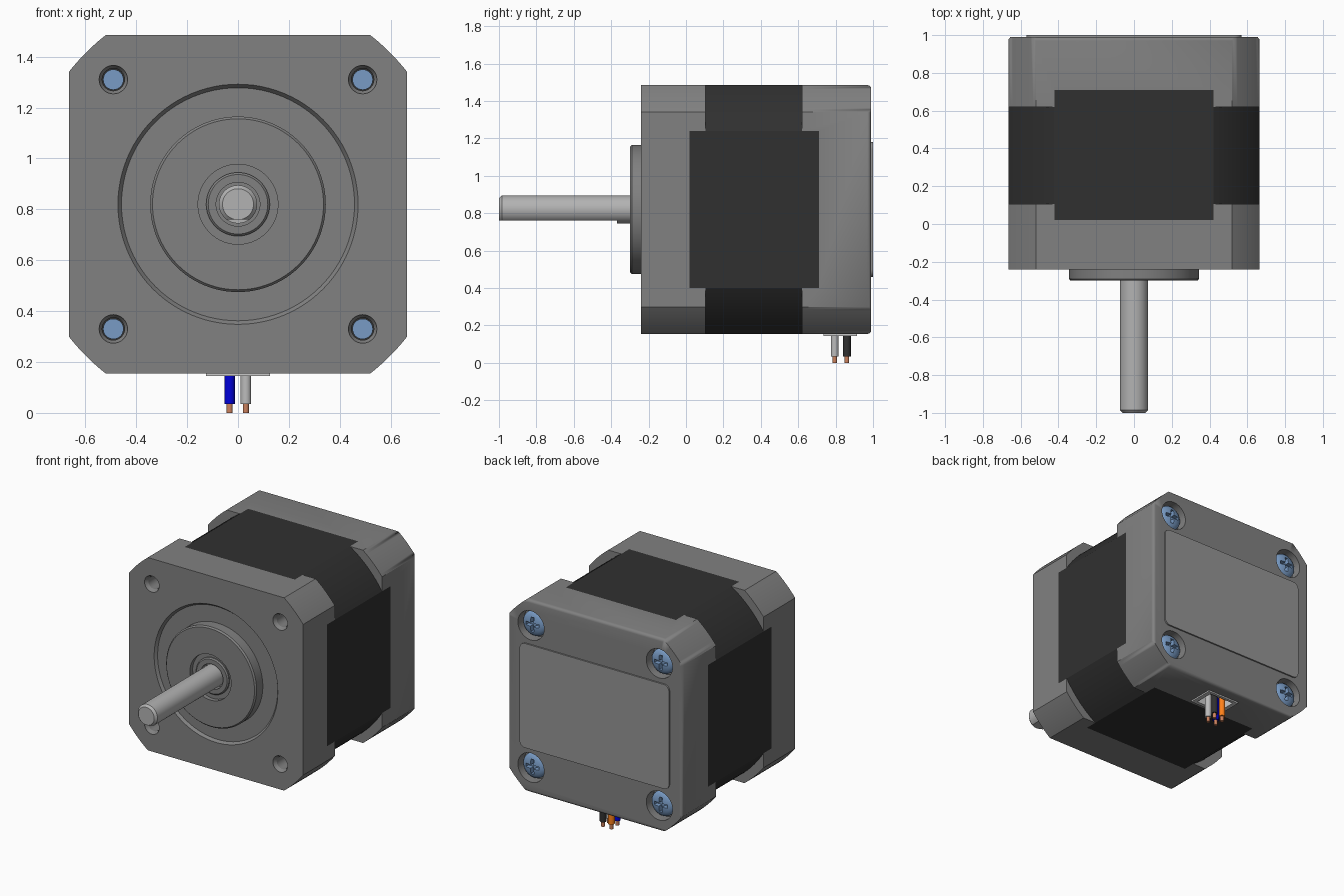
import bpy, bmesh
from math import sin, cos, pi, atan2, hypot

if "Cube" in bpy.data.objects:
    bpy.data.objects.remove(bpy.data.objects["Cube"])

CZ = 0.82          # height of the motor axis
HALF = 0.665       # half width of the body
HOLE = 0.49        # screw offset from the axis


def material(name, r, g, b):
    m = bpy.data.materials.new(name)
    m.diffuse_color = (r, g, b, 1)
    m.use_nodes = True
    m.node_tree.nodes["Principled BSDF"].inputs["Base Color"].default_value = m.diffuse_color
    return m


CAST = material("cast_grey", .22, .22, .22)
DARK = material("dark_steel", .03, .03, .03)
STEEL = material("shaft_steel", .45, .45, .45)
LABEL = material("label_grey", .30, .30, .30)
BLUED = material("blue_zinc", .19, .33, .56)
WHITE = material("light_plastic", .6, .6, .6)
COPPER = material("copper", .6, .22, .11)


def finish(name, bm, mat):
    bmesh.ops.recalc_face_normals(bm, faces=bm.faces)
    me = bpy.data.meshes.new(name)
    bm.to_mesh(me)
    bm.free()
    ob = bpy.data.objects.new(name, me)
    bpy.context.collection.objects.link(ob)
    if mat:
        me.materials.append(mat)
    return ob


def prism(name, pts, y0, y1, mat=None, round_back=0):
    """Extrude an (x, z) outline around the axis from y0 to y1."""
    bm = bmesh.new()
    rings = [[bm.verts.new((x, y, CZ + z)) for x, z in pts] for y in (y0, y1)]
    n = len(pts)
    bm.faces.new(rings[0])
    back = bm.faces.new(rings[1])
    for i in range(n):
        j = (i + 1) % n
        bm.faces.new((rings[0][i], rings[0][j], rings[1][j], rings[1][i]))
    if round_back:
        bmesh.ops.bevel(bm, geom=list(back.edges), offset=round_back, segments=4,
                        profile=0.5, affect='EDGES')
    return finish(name, bm, mat)


def lathe(name, profile, mat=None, x=0, z=CZ, seg=64):
    """Spin an (r, y) profile, starting and ending on the axis, around y."""
    bm = bmesh.new()
    rings = []
    for r, y in profile:
        k = seg if r else 1
        rings.append([bm.verts.new((x + r * cos(2 * pi * i / seg), y,
                                    z + r * sin(2 * pi * i / seg))) for i in range(k)])
    for a, b in zip(rings, rings[1:]):
        for i in range(seg):
            j = (i + 1) % seg
            quad = [a[i % len(a)], a[j % len(a)], b[j % len(b)], b[i % len(b)]]
            bm.faces.new(list(dict.fromkeys(quad)))
    return finish(name, bm, mat)


def box(name, x0, x1, y0, y1, z0, z1, mat=None):
    bm = bmesh.new()
    bmesh.ops.create_cube(bm, size=1)
    for v in bm.verts:
        v.co = ((x0 + x1) / 2 + v.co.x * (x1 - x0), (y0 + y1) / 2 + v.co.y * (y1 - y0),
                (z0 + z1) / 2 + v.co.z * (z1 - z0))
    return finish(name, bm, mat)


def cut(ob, *cutters):
    for c in cutters:
        c.hide_render = True
        m = ob.modifiers.new("cut", 'BOOLEAN')
        m.operation, m.solver, m.object = 'DIFFERENCE', 'EXACT', c
        bpy.context.view_layer.objects.active = ob
        bpy.ops.object.modifier_apply(modifier=m.name)
        bpy.data.objects.remove(c)


def corner_arc(flat, n=12):
    """Arc about the axis between two flats that end at +-flat."""
    a = atan2(flat, HALF)
    r = hypot(flat, HALF)
    angles = [a + (pi / 2 - 2 * a) * i / n for i in range(n + 1)]
    return [(r * cos(t), r * sin(t)) for t in angles]


def turn(pts, k):
    for _ in range(k):
        pts = [(-z, x) for x, z in pts]
    return pts


corners = [(sx * HOLE, CZ + sz * HOLE) for sx in (-1, 1) for sz in (-1, 1)]
outline = [p for k in range(4) for p in turn(corner_arc(0.52), k)]
S = 0.42
cross = [p for k in range(4) for p in turn([(HALF, S), (S, S), (S, HALF)], k)]
W = 0.75           # wider cross, so the cut clears the flat sides
wide = [p for k in range(4) for p in turn([(W, S), (S, S), (S, W)], k)]

# Laminated stator: flush cross plus four recessed round corners
prism("stator_core", cross, 0.02, 0.71, DARK)
for k in range(4):
    prism(f"stator_corner_{k + 1}", turn([(S, S)] + corner_arc(S), k), 0.10, 0.625, DARK)

# Front cap with ring recess and four mounting holes
front = prism("front_cap", outline, -0.24, 0.105, CAST)
cut(front, prism("stator_cutter", wide, 0.02, 0.2),
    lathe("recess_cutter", [(0, -.26), (.472, -.26), (.472, -.24), (.458, -.222), (0, -.222)], seg=96))
for x, z in corners:
    cut(front, lathe("hole_cutter", [(0, -.3), (.056, -.3), (.056, -.235), (.044, -.215),
                                     (.044, .2), (0, .2)], None, x, z, 32))

# Pilot boss with bearing seat
lathe("pilot_boss", [(0, -.2), (.345, -.2), (.345, -.29), (.336, -.3), (.157, -.3),
                     (.157, -.27), (.125, -.27), (.125, -.278), (.117, -.286),
                     (.086, -.286), (.086, -.23), (0, -.23)], CAST, seg=96)

# Shaft with a flat along its lower side
shaft = lathe("shaft", [(0, -1), (.061, -1), (.075, -.985), (.075, -.21), (0, -.21)], STEEL)
cut(shaft, box("flat_cutter", -.2, .2, -1.1, -.37, .6, .76))

# Back cap with counterbores and cable opening
back = prism("back_cap", outline, 0.62, 0.99, CAST, round_back=0.02)
cut(back, prism("stator_cutter", wide, 0.5, 0.71),
    box("cable_cutter", -.11, .11, .75, .90, .1, .24))
for x, z in corners:
    cut(back, lathe("bore_cutter", [(0, .92), (.1, .92), (.1, 1.1), (0, 1.1)], None, x, z, 40))

# Screws: domed head with a cross slot, shank reaching into the front holes
for i, (x, z) in enumerate(corners):
    dome = [(.086 * cos(t * pi / 12), .945 + .035 * sin(t * pi / 12)) for t in range(6)]
    screw = lathe(f"screw_{i + 1}", [(0, 0), (.04, 0), (.04, .91), (.086, .91)] + dome
                  + [(0, .98)], BLUED, x, z, 40)
    arm, w = .05, .012
    slot = [p for k in range(4) for p in turn([(arm, -w), (arm, w), (w, w)], k)]
    cut(screw, prism("slot_cutter", [(px + x, pz + z - CZ) for px, pz in slot], .945, 1.1))

# Rear label plate with rounded corners
rx, rz, r = 0.57, 0.36, 0.04
plate = []
for k, (sx, sz) in enumerate(((1, 1), (-1, 1), (-1, -1), (1, -1))):
    plate += [(sx * (rx - r) + r * cos((k + i / 6) * pi / 2),
               sz * (rz - r) + r * sin((k + i / 6) * pi / 2)) for i in range(7)]
prism("rear_label", plate, 0.98, 1.0, LABEL)

# Cable outlet frame under the back cap
outlet = box("cable_outlet", -.125, .125, .735, .915, .145, .235, WHITE)
cut(outlet, box("pocket_cutter", -.095, .095, .76, .895, .1, .2))

# Four wires with bare copper ends
for name, x, y, rgb in (("blue", -.033, .795, (0, 0, .7)), ("grey", .031, .795, (.5, .5, .5)),
                        ("orange", -.033, .86, (1, .22, .01)), ("black", .031, .86, (.03, .03, .03))):
    for part, rad, z0, z1, mat in (("wire", .021, .035, .22, material(name + "_wire", *rgb)),
                                   ("wire_end", .012, 0, .05, COPPER)):
        bpy.ops.mesh.primitive_cylinder_add(vertices=24, radius=rad, depth=z1 - z0,
                                            location=(x, y, (z0 + z1) / 2))
        ob = bpy.context.object
        ob.name = f"{name}_{part}"
        ob.data.materials.append(mat)

# Smooth the round surfaces, keep edges sharp
bpy.ops.object.select_all(action='SELECT')
bpy.ops.object.shade_smooth_by_angle(angle=pi / 6)
